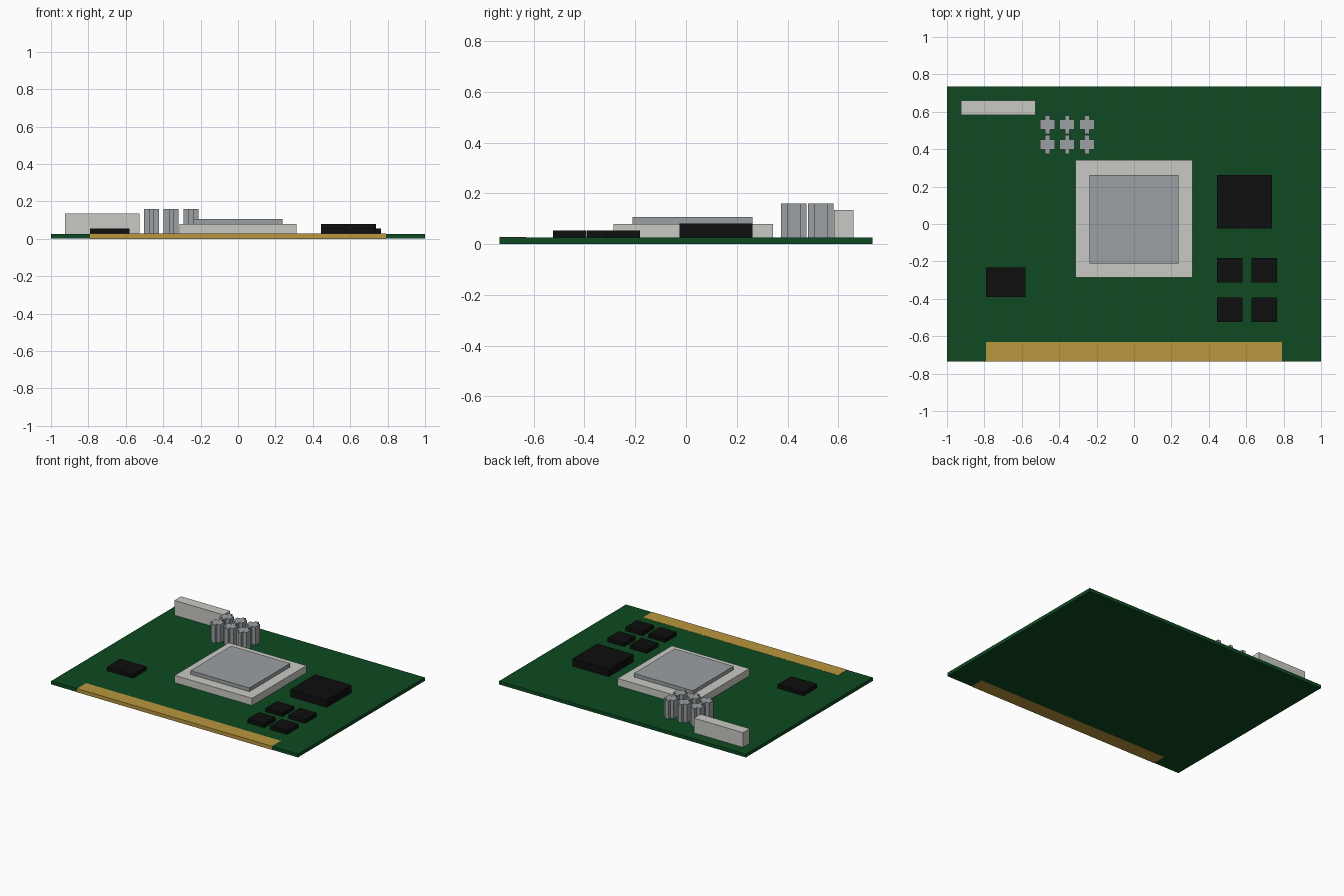
import bpy
import bmesh

cube = bpy.data.objects.get("Cube")
if cube:
    bpy.data.objects.remove(cube, do_unlink=True)


def material(name, srgb):
    lin = [((c / 255 + 0.055) / 1.055) ** 2.4 if c > 10 else c / 255 / 12.92 for c in srgb]
    mat = bpy.data.materials.new(name)
    mat.use_nodes = True
    mat.diffuse_color = (*lin, 1)
    mat.node_tree.nodes["Principled BSDF"].inputs["Base Color"].default_value = (*lin, 1)
    return mat


green = material("board green", (14, 74, 34))
gold = material("contact gold", (186, 150, 62))
pale = material("pale grey", (201, 202, 196))
steel = material("steel grey", (156, 160, 163))
black = material("chip black", (14, 14, 14))


def prism(name, outline, z0, z1, mat):
    """Extrude a flat outline from z0 up to z1."""
    bm = bmesh.new()
    base = bm.faces.new([bm.verts.new((x, y, z0)) for x, y in outline])
    top = bmesh.ops.extrude_face_region(bm, geom=[base])["geom"]
    verts = [v for v in top if isinstance(v, bmesh.types.BMVert)]
    bmesh.ops.translate(bm, verts=verts, vec=(0, 0, z1 - z0))
    bmesh.ops.recalc_face_normals(bm, faces=bm.faces)
    mesh = bpy.data.meshes.new(name)
    bm.to_mesh(mesh)
    bm.free()
    mesh.materials.append(mat)
    obj = bpy.data.objects.new(name, mesh)
    bpy.context.collection.objects.link(obj)
    return obj


def box(name, x0, x1, y0, y1, z0, z1, mat):
    return prism(name, [(x0, y0), (x1, y0), (x1, y1), (x0, y1)], z0, z1, mat)


TOP = 0.026

# Circuit board with edge contacts wrapped round the front
box("circuit_board", -1, 1, -0.734, 0.735, 0.001, TOP, green)
box("edge_contacts", -0.79, 0.79, -0.735, -0.63, 0, TOP + 0.001, gold)

# Processor: package and heat spreader
box("processor_package", -0.314, 0.314, -0.285, 0.343, TOP, 0.079, pale)
box("heat_spreader", -0.239, 0.239, -0.21, 0.263, 0.079, 0.106, steel)

# Chips
box("large_chip", 0.443, 0.737, -0.025, 0.263, TOP, 0.08, black)
box("controller_chip", -0.79, -0.58, -0.39, -0.233, TOP, 0.054, black)
for row, y in enumerate((-0.248, -0.459)):
    for col, x in enumerate((0.512, 0.697)):
        box(f"memory_chip_{row}_{col}", x - 0.068, x + 0.068,
            y - 0.066, y + 0.066, TOP, 0.054, black)

# Rear connector
box("rear_connector", -0.924, -0.526, 0.583, 0.66, TOP, 0.134, pale)

# Fluted capacitors with a cross-shaped section
quarter = [(0.04, 0.027), (0.013, 0.027), (0.013, 0.05)]
cross = (quarter + [(-x, y) for x, y in reversed(quarter)]
         + [(-x, -y) for x, y in quarter] + [(x, -y) for x, y in reversed(quarter)])
for row, cy in enumerate((0.425, 0.531)):
    for col, cx in enumerate((-0.463, -0.357, -0.251)):
        prism(f"capacitor_{row}_{col}", [(cx + x, cy + y) for x, y in cross],
              TOP, 0.159, steel)
